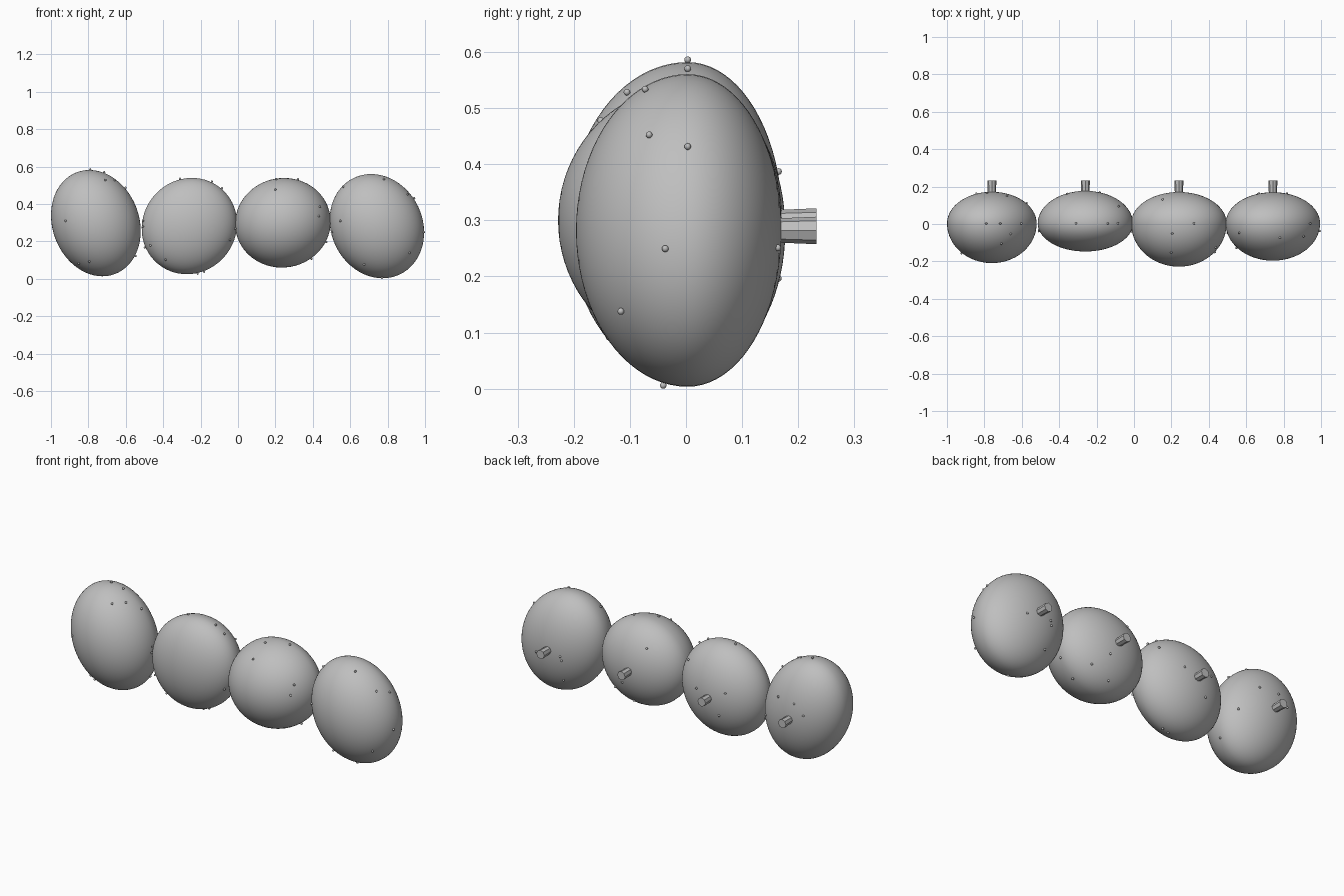
import bpy, math, random
from mathutils import Matrix, Vector

if "Cube" in bpy.data.objects:
    bpy.data.objects.remove(bpy.data.objects["Cube"])

random.seed(4)
grey = bpy.data.materials.new("mid grey")
grey.diffuse_color = (0.52, 0.52, 0.52, 1)
grey.use_nodes = True
grey.node_tree.nodes["Principled BSDF"].inputs["Base Color"].default_value = grey.diffuse_color

# centre x, centre z, half width, half height, tilt towards left (deg), front depth, back depth,
# front speckles as (x, z)
PODS = [
    (-0.76, 0.298, 0.232, 0.2905, 20.4, 0.212, 0.172,
     [(-.92, .31), (-.85, .085), (-.795, .095), (-.79, .585), (-.715, .57),
      (-.71, .525), (-.66, .525), (-.60, .49), (-.545, .12)]),
    (-0.26, 0.2825, 0.249, 0.263, -40, 0.150, 0.177,
     [(-.505, .31), (-.505, .28), (-.495, .17), (-.465, .18), (-.385, .105), (-.31, .535),
      (-.14, .52), (-.085, .485), (-.045, .21), (-.215, .025), (-.18, .035)]),
    (0.24, 0.30, 0.256, 0.239, 10, 0.231, 0.171,
     [(.205, .53), (.20, .475), (.32, .53), (.435, .385), (.43, .335),
      (.49, .19), (.40, .10), (-.01, .27)]),
    (0.7425, 0.282, 0.2444, 0.2857, 25.4, 0.199, 0.170,
     [(.565, .49), (.55, .31), (.505, .25), (.78, .53), (.905, .45), (.94, .43),
      (.99, .25), (.915, .14), (.675, .08), (.77, .01)]),
]


def finish(name, angle=None):
    ob = bpy.context.object
    ob.name = name
    ob.data.materials.append(grey)
    if angle is not None:
        bpy.ops.object.shade_smooth_by_angle(angle=math.radians(angle))
    return ob


def speckle(loc, index, mesh=[]):
    # all speckles share one small sphere mesh
    if not mesh:
        bpy.ops.mesh.primitive_uv_sphere_add(segments=10, ring_count=6, radius=0.006)
        ob = finish("speckle", 60)
        mesh.append(ob.data)
    else:
        ob = bpy.data.objects.new("speckle", mesh[0])
        bpy.context.collection.objects.link(ob)
    ob.name = f"speckle_{index}"
    ob.location = loc


count = 0
for i, (cx, cz, a, c, tilt, front, back, dots) in enumerate(PODS, 1):
    turn = Matrix.Rotation(math.radians(-tilt), 3, 'Y')
    centre = Vector((cx, 0.003, cz))

    def place(p):
        # unit sphere point to pod surface, with different front and back depth
        y = p.y * (front if p.y < 0 else back - 0.003)
        return centre + turn @ Vector((p.x * a, y, p.z * c))

    # rounded body, poles along the depth axis
    bpy.ops.mesh.primitive_uv_sphere_add(segments=64, ring_count=40, radius=1,
                                         rotation=(math.pi / 2, 0, 0))
    bpy.ops.object.transform_apply(location=False, rotation=True, scale=False)
    body = finish(f"body_{i}")
    for v in body.data.vertices:
        v.co = place(v.co)
    bpy.ops.object.shade_smooth()

    # eight sided peg on the back
    bpy.ops.mesh.primitive_cone_add(vertices=8, radius1=0.021, radius2=0.0245, depth=0.083,
                                    location=(cx, 0.1915, cz - 0.003 * (i % 2)),
                                    rotation=(-math.pi / 2, 0, 0))
    finish(f"back_peg_{i}")

    # speckles seen from the front, then a few scattered over the back
    for x, z in dots:
        q = turn.inverted() @ Vector((x - cx, 0, z - cz))
        u, w = q.x / a, q.z / c
        r = math.hypot(u, w)
        if r > 0.99:
            u, w, r = u / r, w / r, 1
        count += 1
        speckle(place(Vector((u, -math.sqrt(max(0, 1 - r * r)), w)) * 1.015), count)
    for _ in range(4):
        ang, r = random.uniform(0, math.tau), random.uniform(0.25, 0.9)
        p = Vector((r * math.cos(ang), math.sqrt(1 - r * r), r * math.sin(ang)))
        count += 1
        speckle(place(p * 1.01), count)
